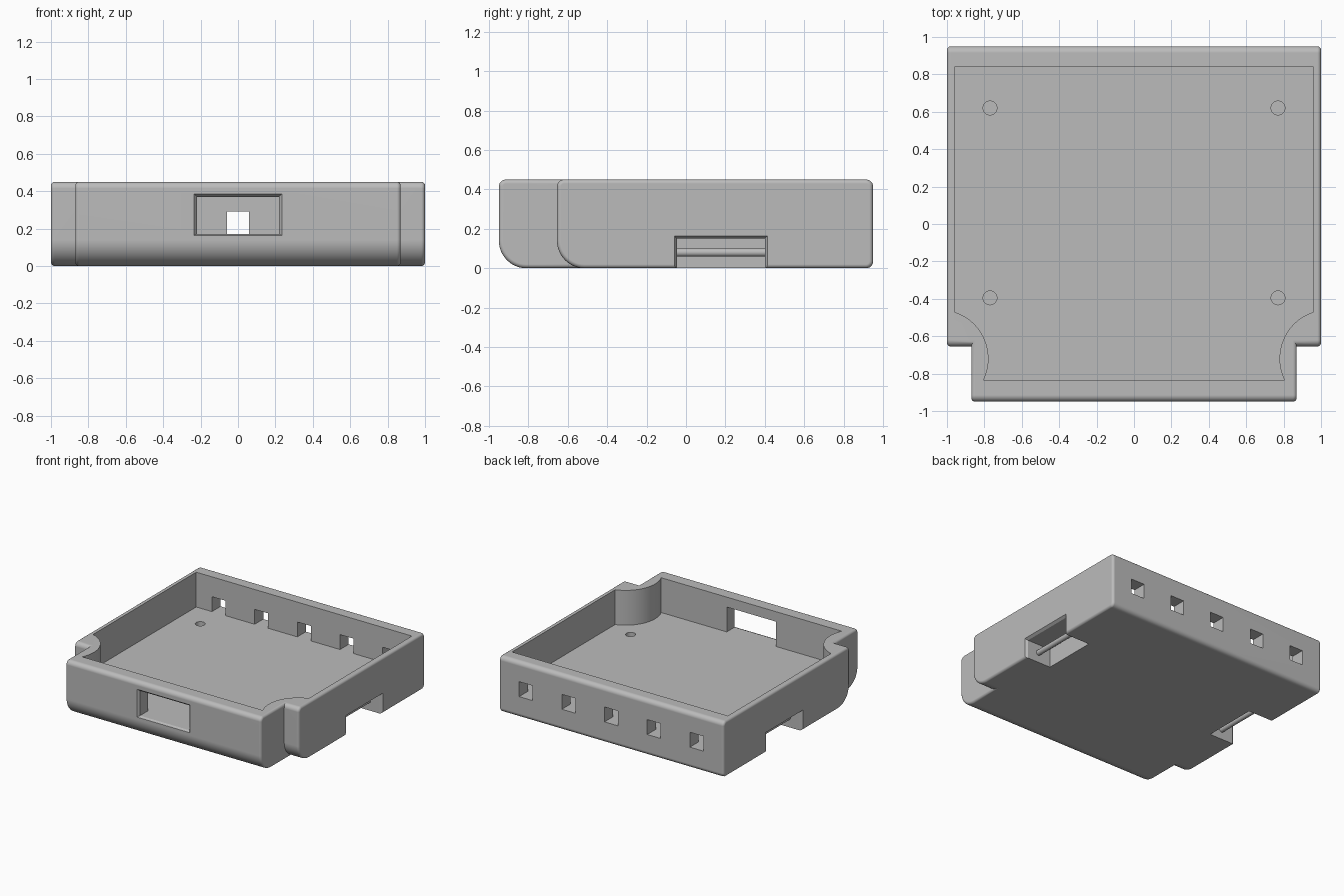
import bpy, bmesh, math
from mathutils import Vector, Matrix

cube = bpy.data.objects.get("Cube")
if cube:
    bpy.data.objects.remove(cube, do_unlink=True)

grey = bpy.data.materials.new("plain_grey")
grey.use_nodes = True
colour = (0.5, 0.5, 0.5, 1)
grey.diffuse_color = colour
grey.node_tree.nodes["Principled BSDF"].inputs["Base Color"].default_value = colour


def add_object(name, bm):
    bmesh.ops.recalc_face_normals(bm, faces=bm.faces)
    mesh = bpy.data.meshes.new(name)
    bm.to_mesh(mesh)
    bm.free()
    mesh.materials.append(grey)
    obj = bpy.data.objects.new(name, mesh)
    bpy.context.collection.objects.link(obj)
    return obj


def prism(name, points, offset, edge_round=0):
    """Extrude a closed loop of points; optionally round both cap rims."""
    bm = bmesh.new()
    base = bm.faces.new([bm.verts.new(p) for p in points])
    ext = bmesh.ops.extrude_face_region(bm, geom=[base], use_keep_orig=True)
    moved = [g for g in ext["geom"] if isinstance(g, bmesh.types.BMVert)]
    bmesh.ops.translate(bm, verts=moved, vec=offset)
    if edge_round:
        caps = [f for f in bm.faces if len(f.verts) == len(points)]
        rim = list({e for f in caps for e in f.edges})
        bmesh.ops.bevel(bm, geom=rim, offset=edge_round, segments=4,
                        profile=0.5, affect='EDGES')
    return add_object(name, bm)


def arc(cx, cy, r, start, end, steps):
    for i in range(steps + 1):
        a = math.radians(start + (end - start) * i / steps)
        yield cx + r * math.cos(a), cy + r * math.sin(a)


def body_block(name, half_x, front, back):
    """Block with a large round at the lower front and small rounds elsewhere."""
    big, small, top = 0.14, 0.035, 0.45
    loop = [*arc(front + big, big, big, 180, 270, 12),
            *arc(back - small, small, small, 270, 360, 6),
            *arc(back - small, top - small, small, 0, 90, 6),
            *arc(front + small, top - small, small, 90, 180, 6)]
    return prism(name, [(-half_x, y, z) for y, z in loop],
                 Vector((2 * half_x, 0, 0)), 0.02)


def box(name, lo, hi):
    bm = bmesh.new()
    lo, hi = Vector(lo), Vector(hi)
    bmesh.ops.create_cube(bm, size=1, matrix=Matrix.Translation((lo + hi) / 2)
                          @ Matrix.Diagonal((*(hi - lo), 1)))
    return add_object(name, bm)


def cylinder(name, radius, depth, matrix):
    bm = bmesh.new()
    bmesh.ops.create_cone(bm, cap_ends=True, segments=32, radius1=radius,
                          radius2=radius, depth=depth, matrix=matrix)
    return add_object(name, bm)


def flare(name, inner, outer):
    """Tapered cutter between two matching rectangles, easing an opening's rim."""
    bm = bmesh.new()
    a = [bm.verts.new(p) for p in inner]
    b = [bm.verts.new(p) for p in outer]
    bm.faces.new(a)
    bm.faces.new(b)
    for i in range(4):
        j = (i + 1) % 4
        bm.faces.new((a[i], a[j], b[j], b[i]))
    return add_object(name, bm)


def combine(target, other, operation):
    mod = target.modifiers.new(other.name, 'BOOLEAN')
    mod.object, mod.operation, mod.solver = other, operation, 'EXACT'
    bpy.context.view_layer.objects.active = target
    bpy.ops.object.modifier_apply(modifier=mod.name)
    bpy.data.objects.remove(other, do_unlink=True)


# Outer shell: wide main block and narrower front block
shell = body_block("case_shell", 1, -0.655, 0.95)
combine(shell, body_block("front_block", 0.87, -0.95, 0.3), 'UNION')

# Open cavity, its front corners scooped inward around the steps
floor = 0.17
scoop = list(arc(-1.04, -0.72, 0.262, 72.2, -25.5, 20))
outline = [(-0.96, 0.84), *scoop, *[(-x, y) for x, y in reversed(scoop)], (0.96, 0.84)]
combine(shell, prism("cavity", [(x, y, floor) for x, y in outline],
                     Vector((0, 0, 0.5))), 'DIFFERENCE')

# Front window with an eased rim
combine(shell, box("window", (-0.22, -1.1, floor), (0.22, -0.7, 0.37)), 'DIFFERENCE')


def window_loop(grow, y):
    w, lo, hi = 0.22 + grow, floor - grow * 0.5, 0.37 + grow
    return [(-w, y, lo), (w, y, lo), (w, y, hi), (-w, y, hi)]


combine(shell, flare("window_rim", window_loop(0, -0.93), window_loop(0.024, -0.96)), 'DIFFERENCE')

# Row of five square ports in the back wall
for i in range(-2, 3):
    x = i * 0.38
    combine(shell, box("port", (x - 0.06, 0.75, floor), (x + 0.06, 1.1, 0.29)), 'DIFFERENCE')

# Blind screw holes in the floor
for x in (-0.77, 0.77):
    for y in (-0.395, 0.62):
        combine(shell, cylinder("screw_hole", 0.037, 0.24,
                                Matrix.Translation((x, y, floor))), 'DIFFERENCE')


# Strap notches under both sides, each crossed by a round bar
def notch_loop(side, x, grow):
    lo, hi, top = -0.045 - grow, 0.4 + grow, 0.15 + grow
    return [(side * x, y, z) for y, z in ((lo, -0.1), (hi, -0.1), (hi, top), (lo, top))]


for side, label in ((1, "left"), (-1, "right")):
    combine(shell, flare("notch", notch_loop(side, 0.77, 0),
                         notch_loop(side, 1.1, 0)), 'DIFFERENCE')
    combine(shell, flare("notch_rim", notch_loop(side, 0.98, 0),
                         notch_loop(side, 1.01, 0.02)), 'DIFFERENCE')
    bar = cylinder(label + "_strap_bar", 0.021, 0.47,
                   Matrix.Translation((side * 0.88, 0.1775, 0.08))
                   @ Matrix.Rotation(math.pi / 2, 4, 'X'))
    bar.select_set(True)

# Smooth rounds, crisp edges, flat large faces
shell.select_set(True)
bpy.context.view_layer.objects.active = shell
bpy.ops.object.shade_smooth_by_angle(angle=math.radians(32))
weighted = shell.modifiers.new("flat_faces", 'WEIGHTED_NORMAL')
weighted.keep_sharp = True
